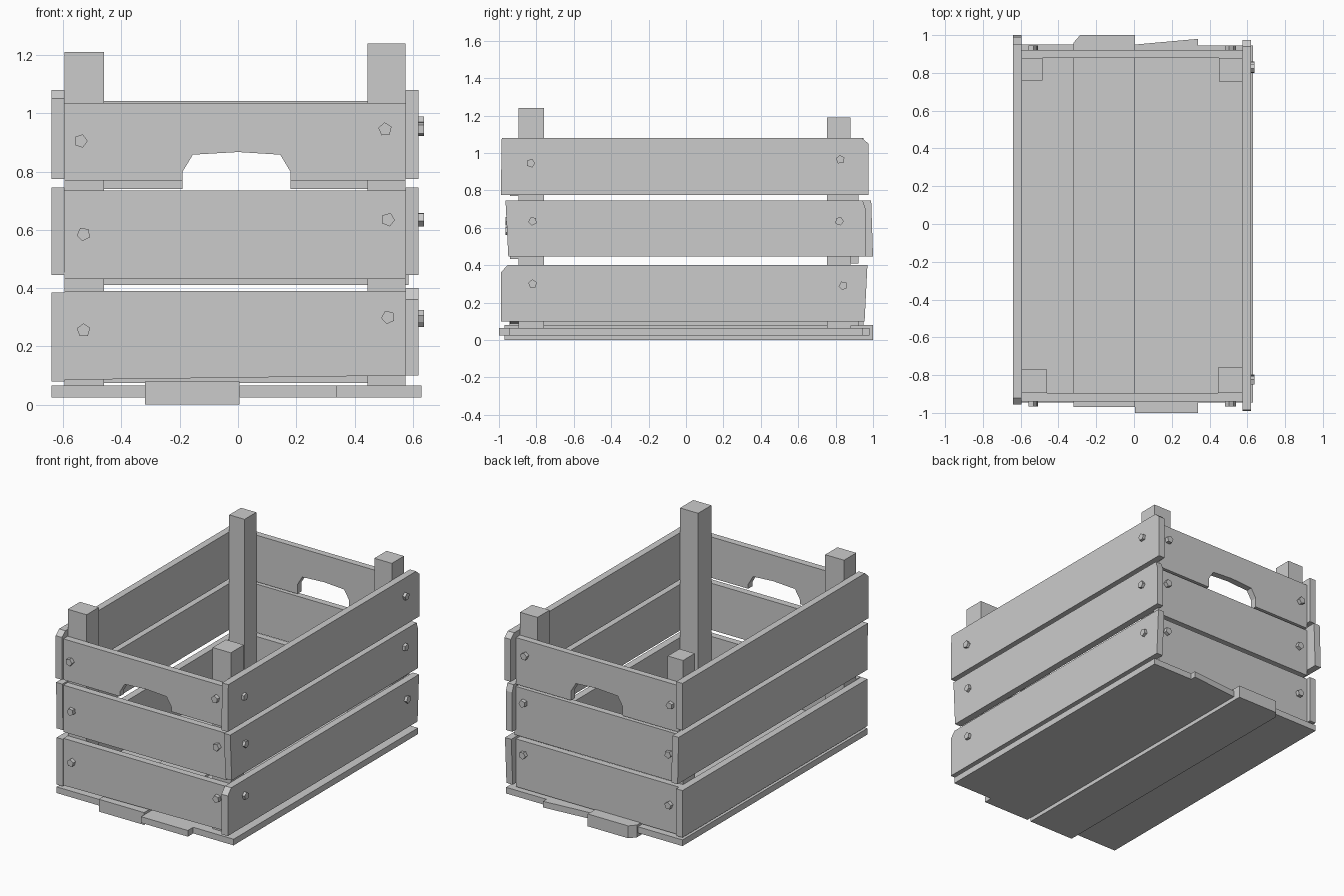
import bpy, bmesh, math
from mathutils import Vector


def prism(name, outline, axis, lo, hi):
    """Extrude a 2D outline along an axis: x uses (y,z), y uses (x,z), z uses (x,y)."""
    def place(p, d):
        return {'x': (d, p[0], p[1]), 'y': (p[0], d, p[1]), 'z': (p[0], p[1], d)}[axis]
    bm = bmesh.new()
    a = [bm.verts.new(place(p, lo)) for p in outline]
    b = [bm.verts.new(place(p, hi)) for p in outline]
    n = len(outline)
    bm.faces.new(a)
    bm.faces.new(b[::-1])
    for i in range(n):
        j = (i + 1) % n
        bm.faces.new((a[i], b[i], b[j], a[j]))
    bmesh.ops.recalc_face_normals(bm, faces=bm.faces)
    mesh = bpy.data.meshes.new(name)
    bm.to_mesh(mesh)
    bm.free()
    ob = bpy.data.objects.new(name, mesh)
    bpy.context.collection.objects.link(ob)
    return ob


def rect(u0, u1, v0, v1):
    return [(u0, v0), (u1, v0), (u1, v1), (u0, v1)]


def bolt(name, axis, u, v, lo, hi, turn):
    """Five-sided bolt head."""
    pts = [(u + 0.024 * math.cos(turn + i * math.tau / 5),
            v + 0.024 * math.sin(turn + i * math.tau / 5)) for i in range(5)]
    prism(name, pts, axis, lo, hi)


# Floor boards
prism("floor_board_left", rect(-0.64, -0.32, -0.945, 0.95), 'z', 0.025, 0.065)
prism("floor_board_middle", [(-0.32, -0.97), (0.005, -0.97), (0.005, 1.0),
                             (-0.285, 1.0), (-0.32, 0.96)], 'z', 0.0, 0.08)
prism("floor_board_right", [(0.005, -1.0), (0.34, -1.0), (0.34, -0.945), (0.63, -0.945),
                            (0.63, 0.945), (0.34, 0.945), (0.34, 0.98), (0.005, 0.95)],
      'z', 0.025, 0.065)

# Corner posts
for name, x0, x1, y0, y1, top in [
        ("front_left", -0.595, -0.46, -0.895, -0.77, 1.21),
        ("front_right", 0.445, 0.575, -0.895, -0.76, 1.24),
        ("back_left", -0.595, -0.485, 0.76, 0.88, 1.19),
        ("back_right", 0.45, 0.575, 0.755, 0.88, 1.19)]:
    prism("post_" + name, rect(x0, x1, y0, y1), 'z', 0.065, top)

# Long side boards with worn ends
right = {
    "low": [(-0.99, 0.10), (0.955, 0.10), (0.97, 0.40), (-0.955, 0.40), (-0.99, 0.36)],
    "mid": [(-0.95, 0.445), (0.96, 0.445), (0.96, 0.70), (0.945, 0.745), (-0.965, 0.745)],
    "top": [(-0.99, 0.775), (0.975, 0.775), (0.975, 1.05), (0.94, 1.08), (-0.985, 1.08)]}
left = {
    "low": [(-0.945, 0.08), (0.95, 0.08), (0.95, 0.385), (-0.945, 0.385)],
    "mid": [(-0.945, 0.445), (1.0, 0.445), (0.99, 0.745), (-0.95, 0.745)],
    "top": [(-0.955, 0.775), (0.95, 0.775), (0.95, 1.08), (-0.92, 1.08), (-0.955, 1.05)]}
for key in right:
    prism("right_board_" + key, right[key], 'x', 0.575, 0.62)
    prism("left_board_" + key, left[key], 'x', -0.64, -0.595)


# Short end boards; the top one has a hand hole open at its lower edge
def handle_board(z0, z1):
    return [(-0.595, z0), (-0.19, z0), (-0.19, 0.80), (-0.155, 0.858), (0, 0.867),
            (0.145, 0.858), (0.18, 0.80), (0.18, z0), (0.575, z0), (0.575, z1), (-0.595, z1)]


front = {"low": [(-0.595, 0.085), (0.575, 0.10), (0.575, 0.39), (-0.595, 0.39)],
         "mid": rect(-0.595, 0.575, 0.432, 0.735), "top": handle_board(0.77, 1.035)}
back = {"low": rect(-0.595, 0.575, 0.075, 0.385),
        "mid": rect(-0.595, 0.585, 0.41, 0.725), "top": handle_board(0.74, 1.042)}
for key in front:
    prism("front_board_" + key, front[key], 'y', -0.94, -0.895)
    prism("back_board_" + key, back[key], 'y', 0.88, 0.922)

# Bolt heads on both ends and the right side
for i, (x, z) in enumerate([(-0.54, 0.905), (0.505, 0.945), (-0.53, 0.585),
                            (0.515, 0.635), (-0.53, 0.255), (0.515, 0.30)]):
    bolt("front_bolt", 'y', x, z, -0.965, -0.93, 0.4 * i)
    bolt("back_bolt", 'y', x, z, 0.91, 0.946, 0.4 * i)
for i, (y, z) in enumerate([(-0.83, 0.945), (0.825, 0.965), (-0.82, 0.635),
                            (0.82, 0.635), (-0.82, 0.30), (0.84, 0.29)]):
    bolt("right_bolt", 'x', y, z, 0.61, 0.638, 0.4 * i)
